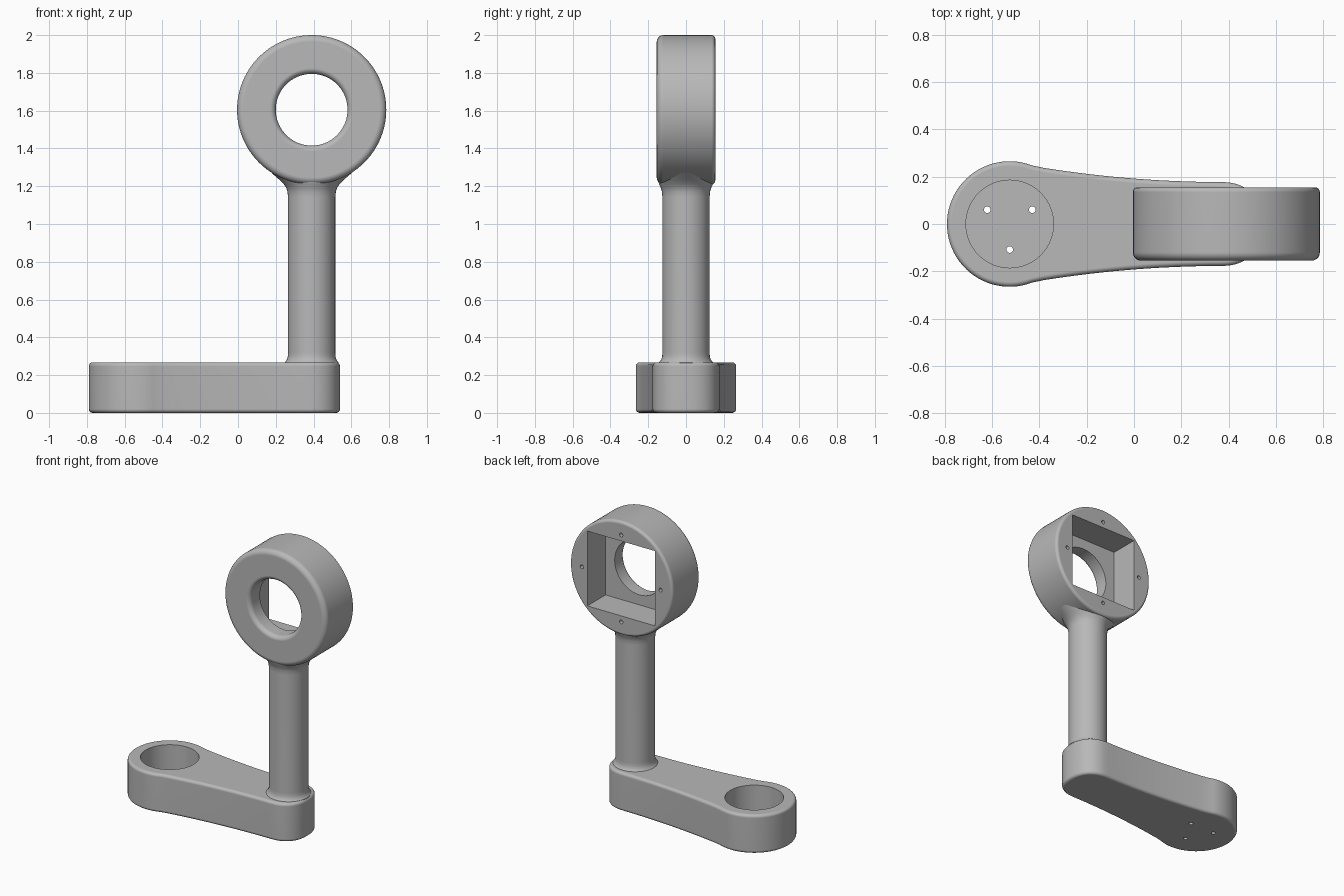
import bpy, bmesh, math
from math import sin, cos, pi

if "Cube" in bpy.data.objects:
    bpy.data.objects.remove(bpy.data.objects["Cube"])

grey = bpy.data.materials.new("plain grey")
grey.diffuse_color = (0.48, 0.48, 0.48, 1)
grey.use_nodes = True
grey.node_tree.nodes["Principled BSDF"].inputs["Base Color"].default_value = grey.diffuse_color

RX, RZ = 0.39, 1.605        # ring centre
BX = -0.525                 # base socket centre


def loft(name, rows):
    """Skin a stack of closed loops and cap both ends."""
    bm = bmesh.new()
    loops = [[bm.verts.new(p) for p in row] for row in rows]
    n = len(loops[0])
    for a, b in zip(loops, loops[1:]):
        for i in range(n):
            j = (i + 1) % n
            bm.faces.new((a[i], a[j], b[j], b[i]))
    bm.faces.new(loops[0])
    bm.faces.new(loops[-1])
    bmesh.ops.recalc_face_normals(bm, faces=bm.faces)
    me = bpy.data.meshes.new(name)
    bm.to_mesh(me)
    bm.free()
    ob = bpy.data.objects.new(name, me)
    bpy.context.collection.objects.link(ob)
    me.materials.append(grey)
    return ob


def oval(cx, z, rx, ry, n=64, cy=0):
    return [(cx + rx * cos(2 * pi * i / n), cy + ry * sin(2 * pi * i / n), z) for i in range(n)]


def disc(y, r, n=96, cx=RX, cz=RZ):
    return [(cx + r * cos(2 * pi * i / n), y, cz + r * sin(2 * pi * i / n)) for i in range(n)]


def cut(ob, cutters):
    for c in cutters:
        c.hide_render = True
        m = ob.modifiers.new("cut", 'BOOLEAN')
        m.operation, m.solver, m.object = 'DIFFERENCE', 'EXACT', c
    dg = bpy.context.evaluated_depsgraph_get()
    me = bpy.data.meshes.new_from_object(ob.evaluated_get(dg))
    ob.modifiers.clear()
    ob.data = me
    for c in cutters:
        bpy.data.objects.remove(c)


def smooth(ob):
    bpy.ops.object.select_all(action='DESELECT')
    ob.select_set(True)
    bpy.context.view_layer.objects.active = ob
    bpy.ops.object.shade_smooth_by_angle(angle=math.radians(32))
    m = ob.modifiers.new("even shading", 'WEIGHTED_NORMAL')
    m.keep_sharp = True


# Base arm: round socket end, concave taper, narrower rounded end
half = []
for i in range(25):
    a = pi - (pi - math.radians(69)) * i / 24
    half.append((BX + 0.265 * cos(a), 0.265 * sin(a)))
for i in range(1, 17):
    x = -0.43 + 0.795 * i / 16
    half.append((x, 0.177 + 0.068 * ((0.38 - x) / 0.81) ** 2))
for i in range(1, 17):
    a = pi / 2 * (1 - i / 16)
    half.append((0.365 + 0.175 * max(cos(a), 0) ** 0.85, 0.177 * max(sin(a), 0) ** 0.85))
outline = half + [(x, -y) for x, y in half[-2:0:-1]]
base = loft("base_arm", [[(x, y, z) for x, y in outline] for z in (0, 0.268)])

# Rounded rims of the base
bm = bmesh.new()
bm.from_mesh(base.data)
rims = [e for e in bm.edges if abs(e.verts[0].co.z - e.verts[1].co.z) < 1e-5]
bmesh.ops.bevel(bm, geom=rims, offset=0.02, segments=4, profile=0.5, affect='EDGES')
bm.to_mesh(base.data)
bm.free()

# Socket and three screw holes in the base
holes = [loft("socket_cutter", [oval(BX, z, 0.185, 0.185, 72) for z in (0.04, 0.4)])]
for x, y in ((-0.62, 0.06), (-0.43, 0.06), (BX, -0.108)):
    holes.append(loft("screw_cutter", [oval(x, z, 0.014, 0.014, 20, y) for z in (-0.1, 0.1)]))
cut(base, holes)

# Ring head with rounded rims
ring_profile = []
for i in range(6):
    a = pi / 2 * i / 5
    ring_profile.append((-0.155 + 0.035 * (1 - cos(a)), 0.36 + 0.035 * sin(a)))
for i in range(6):
    a = pi / 2 * (1 - i / 5)
    ring_profile.append((0.155 - 0.02 * (1 - cos(a)), 0.375 + 0.02 * sin(a)))
ring = loft("ring_head", [disc(y, r) for y, r in ring_profile])

# Round front opening with soft lip, square rear pocket, four screw holes
lip = [(-0.17, 0.22), (-0.1551, 0.22), (-0.152, 0.208), (-0.145, 0.199),
       (-0.136, 0.193), (-0.125, 0.19), (0.0, 0.19)]
s = 0.26
square = [(RX - s, RZ - s), (RX + s, RZ - s), (RX + s, RZ + s), (RX - s, RZ + s)]
holes = [loft("opening_cutter", [disc(y, r, 72) for y, r in lip]),
         loft("pocket_cutter", [[(x, y, z) for x, z in square] for y in (-0.045, 0.3)])]
for i in range(4):
    cx, cz = RX + 0.302 * cos(i * pi / 2), RZ + 0.302 * sin(i * pi / 2)
    holes.append(loft("pin_cutter", [disc(y, 0.013, 16, cx, cz) for y in (0.07, 0.3)]))
cut(ring, holes)

# Post, flared into the base and into the ring
post = loft("post", [oval(RX, z, rx, ry) for z, rx, ry in (
    (0.255, 0.14, 0.14), (0.268, 0.142, 0.142), (0.275, 0.136, 0.136), (0.285, 0.13, 0.13),
    (0.30, 0.126, 0.126), (0.32, 0.125, 0.125), (1.14, 0.125, 0.125), (1.17, 0.128, 0.127),
    (1.19, 0.134, 0.133), (1.21, 0.147, 0.142), (1.23, 0.166, 0.149), (1.25, 0.189, 0.152),
    (1.27, 0.212, 0.152))])

for ob in (base, ring, post):
    smooth(ob)
